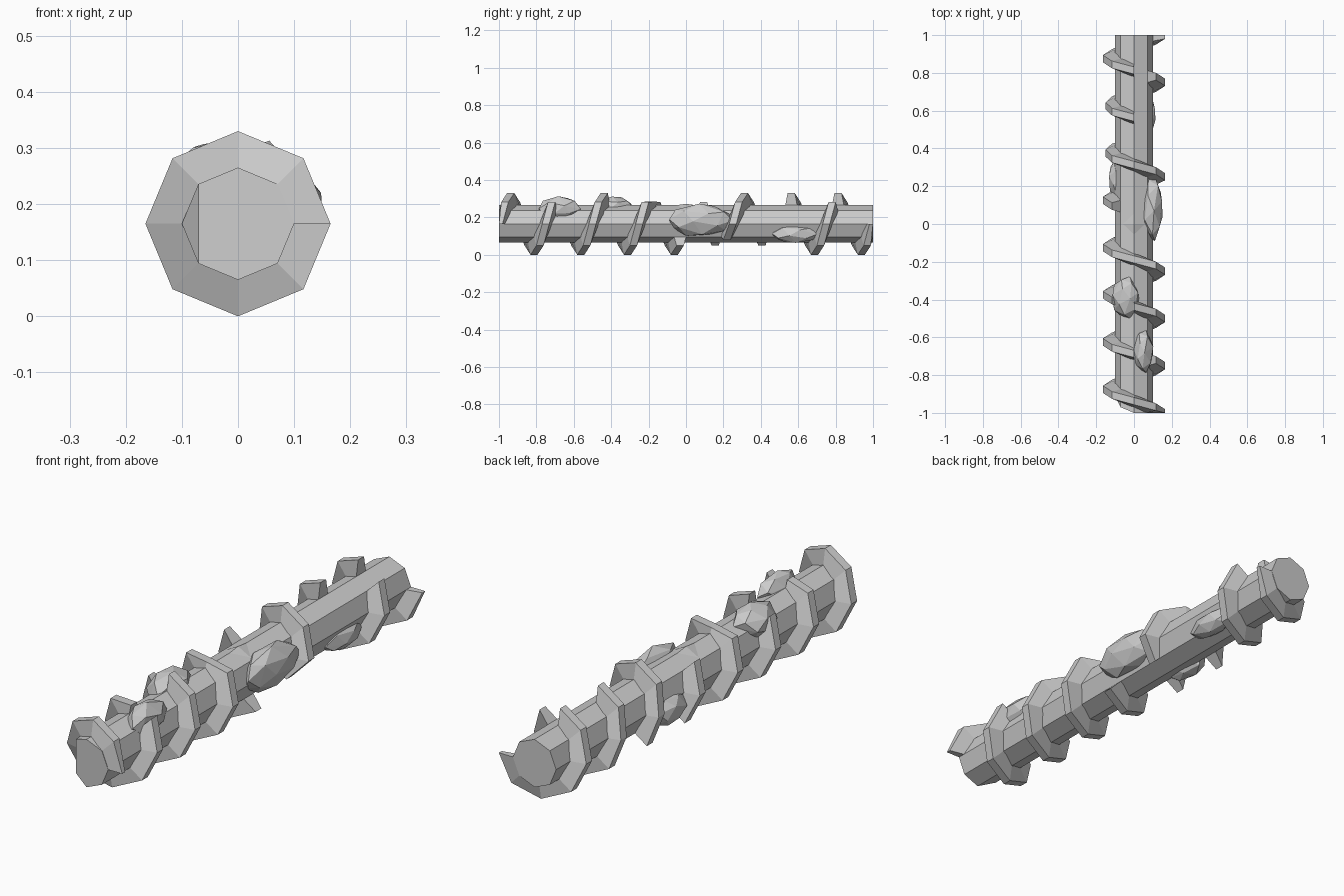
import bpy, bmesh, math, random
from mathutils import Vector

if "Cube" in bpy.data.objects:
    bpy.data.objects.remove(bpy.data.objects["Cube"])

CZ, R, TIP = 0.165, 0.10, 0.165
STEPS, PITCH = 8, 0.25


def finish(bm, name):
    bmesh.ops.recalc_face_normals(bm, faces=bm.faces[:])
    me = bpy.data.meshes.new(name)
    bm.to_mesh(me)
    bm.free()
    ob = bpy.data.objects.new(name, me)
    bpy.context.collection.objects.link(ob)
    return ob


def polar(r, i, y):
    a = 2 * math.pi * i / STEPS
    return (r * math.cos(a), y, CZ + r * math.sin(a))


# Octagonal shaft, front end chipped on the left
bm = bmesh.new()
chip = {3: 0.03, 4: 0.09, 5: 0.03}
front = [bm.verts.new(polar(R, i, -1 + chip.get(i, 0))) for i in range(STEPS)]
back = [bm.verts.new(polar(R, i, 1)) for i in range(STEPS)]
for i in range(STEPS):
    j = (i + 1) % STEPS
    bm.faces.new((front[i], front[j], back[j], back[i]))
bm.faces.new(front[3:6])
bm.faces.new((front[5], front[6], front[7], front[0], front[1], front[2], front[3]))
bm.faces.new(back)
finish(bm, "shaft")


# Broken helical blade: each run is a tapered strip sunk into the shaft
worn = {26: 0.12, 39: 0.12, 10: 0.13, 44: 0.150, 52: 0.150}


def blade(name, first, last):
    bm = bmesh.new()
    rings = []
    for i in range(first, last + 1):
        y = -1 + PITCH * i / STEPS
        tip = worn.get(i, TIP)
        prof = [(R - 0.012, -0.034), (tip, -0.019), (tip, 0.019), (R - 0.012, 0.034)]
        rings.append([bm.verts.new(polar(r, i, max(-1, min(1, y + d)))) for r, d in prof])
    for a, b in zip(rings, rings[1:]):
        for k in range(4):
            m = (k + 1) % 4
            bm.faces.new((a[k], a[m], b[m], b[k]))
    bm.faces.new(rings[0])
    bm.faces.new(rings[-1])
    finish(bm, name)


runs = [(0, 9), (10, 18), (19, 31), (35, 37), (39, 45), (50, 57), (58, 64)]
for n, (a, b) in enumerate(runs):
    blade(f"blade_run_{n + 1}", a, b)


# Faceted rocks stuck to the shaft: hull of jittered points on an ellipsoid
def rock(name, centre, half, seed, count=22):
    rng = random.Random(seed)
    pts = []
    for k in range(count):
        u = 1 - 2 * (k + 0.5) / count
        a = k * 2.39996 + rng.uniform(-0.2, 0.2)
        s = math.sqrt(1 - u * u)
        pts.append(Vector((s * math.cos(a), u, s * math.sin(a))) * rng.uniform(0.93, 1.0))
    lo = [min(p[c] for p in pts) for c in range(3)]
    hi = [max(p[c] for p in pts) for c in range(3)]
    bm = bmesh.new()
    for p in pts:
        bm.verts.new([centre[c] + half[c] * (2 * (p[c] - lo[c]) / (hi[c] - lo[c]) - 1)
                      for c in range(3)])
    bmesh.ops.convex_hull(bm, input=bm.verts[:])
    loose = [v for v in bm.verts if not v.link_faces]
    bmesh.ops.delete(bm, geom=loose, context='VERTS')
    finish(bm, name)


rock("rock_front_top", (0.050, -0.675, 0.247), (0.052, 0.112, 0.066), 1)
rock("rock_front_left", (-0.042, -0.390, 0.247), (0.072, 0.112, 0.064), 2)
rock("rock_middle", (0.095, 0.080, 0.187), (0.056, 0.170, 0.086), 3)
rock("rock_back_low", (0.070, 0.580, 0.112), (0.044, 0.120, 0.048), 4)
rock("rock_left_low", (-0.085, 0.240, 0.125), (0.047, 0.100, 0.057), 5)

# Small pointed chip on the top edge
bm = bmesh.new()
peak = bm.verts.new((0, 0, 0.272))
base = [bm.verts.new(p) for p in
        ((0.06, 0, 0.240), (0, 0.055, 0.265), (-0.06, 0, 0.240), (0, -0.055, 0.265))]
for i in range(4):
    bm.faces.new((base[i], base[(i + 1) % 4], peak))
bm.faces.new(base)
finish(bm, "top_chip")
